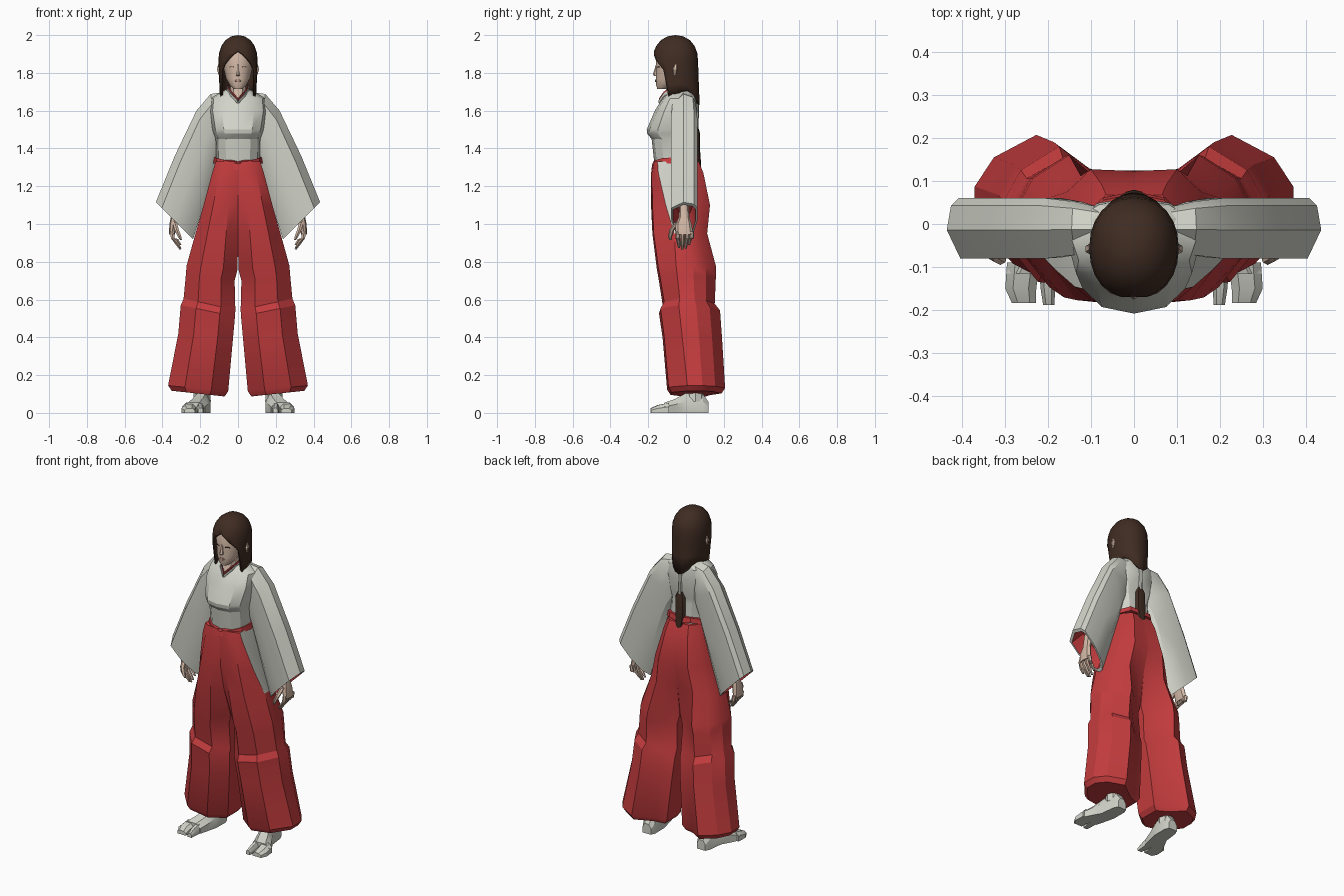
import bpy, bmesh
from math import sin, cos, pi, radians, copysign
from mathutils import Vector

cube = bpy.data.objects.get("Cube")
if cube:
    bpy.data.objects.remove(cube)


def material(name, rgb):
    m = bpy.data.materials.new(name)
    m.use_nodes = True
    color = (*rgb, 1)
    m.diffuse_color = color
    m.node_tree.nodes["Principled BSDF"].inputs["Base Color"].default_value = color
    return m


WHITE = material("white cloth", (0.64, 0.65, 0.58))
RED = material("red cloth", (0.55, 0.045, 0.048))
HAIR = material("dark brown hair", (0.05, 0.025, 0.016))
SKIN = material("skin", (0.65, 0.48, 0.38))
LIPS = material("lips", (0.52, 0.31, 0.25))

parts = []
SIDES = (("left", 1), ("right", -1))


def loft(name, rings, mats, side=1, caps=True, rule=None):
    """Skin a list of closed rings; rule(ring, column) picks the material slot."""
    bm = bmesh.new()
    rows = [[bm.verts.new((p[0] * side, p[1], p[2])) for p in r] for r in rings]
    n = len(rows[0])
    for i in range(len(rows) - 1):
        for j in range(n):
            k = (j + 1) % n
            f = bm.faces.new((rows[i][j], rows[i][k], rows[i + 1][k], rows[i + 1][j]))
            f.material_index = rule(i, j) if rule else 0
    if caps:
        bm.faces.new(rows[0])
        f = bm.faces.new(rows[-1])
        f.material_index = rule(len(rows) - 1, 0) if rule else 0
    bmesh.ops.remove_doubles(bm, verts=bm.verts, dist=0.0004)
    bmesh.ops.recalc_face_normals(bm, faces=bm.faces)
    mesh = bpy.data.meshes.new(name)
    bm.to_mesh(mesh)
    bm.free()
    for m in mats:
        mesh.materials.append(m)
    ob = bpy.data.objects.new(name, mesh)
    bpy.context.collection.objects.link(ob)
    parts.append(ob)
    return ob


def soft(v, power):
    return copysign(abs(v) ** power, v)


def oval(z, hw, yf, yb, n=12, power=0.85, x=0):
    """Horizontal rounded ring from front yf to back yb."""
    return [(x + hw * soft(sin(2 * pi * j / n), power),
             (yf + yb) / 2 - (yb - yf) / 2 * soft(cos(2 * pi * j / n), power), z)
            for j in range(n)]


def tube(name, path, mat, side=1, n=6, flat=1):
    """Upright tapered tube through (x, y, z, radius) points."""
    rings = [oval(z, r, y - r * flat, y + r * flat, n, 1, x) for x, y, z, r in path]
    return loft(name, rings, [mat], side)


def band(name, path, width, thick, mat, side=1):
    """Thin strip following a path."""
    w, t = Vector(width), Vector(thick)
    rings = [[p, p + w, p + w + t, p + t] for p in map(Vector, path)]
    return loft(name, rings, [mat], side)


# Jacket body with a bust fold
body = [(1.30, .115, -.165, .06), (1.45, .118, -.182, .048), (1.478, .128, -.205, .05),
        (1.50, .135, -.208, .055), (1.60, .152, -.165, .062), (1.665, .145, -.125, .056),
        (1.70, .085, -.098, .042), (1.717, .055, -.08, .03)]
loft("jacket_body", [oval(*b) for b in body], [WHITE])

# Waistband, dipping at the front and rising at the back
waist = []
for z, grow in ((1.285, .006), (1.318, 0)):
    ring = oval(z, .125 + grow, -.178 - grow, .07 + grow)
    waist.append([(x, y, h + .035 * abs(x) / .125 + .045 * max(0, y) / .07) for x, y, h in ring])
loft("waistband", waist, [RED])

# Wide trousers: z, tilt, inner x, outer x, front, back, inner front and back depth, side slit
LEG = [(1.33, 0, 0, .118, -.175, .068, .95, .98, -.8), (1.27, 0, 0, .137, -.185, .092, .95, .98, -.72),
       (1.10, 0, 0, .182, -.185, .127, .9, .98, -.5), (.95, 0, 0, .225, -.178, .112, .72, .8, -.2),
       (.76, .02, .002, .272, -.155, .16, .45, .35, -.35), (.70, .03, .018, .276, -.145, .158, .45, .35, -.35),
       (.545, .06, .014, .288, -.122, .152, .5, .4, -.35), (.51, .06, .016, .303, -.143, .18, .5, .4, -.35),
       (.39, .03, .027, .316, -.124, .19, .5, .4, -.35), (.115, .03, .052, .37, -.10, .207, .5, .38, -.3)]


def leg_ring(z, tilt, xi, xo, yf, yb, kf, kb, slit):
    shape = [(0, -kf), (.28, -1), (.72, -.95), (1, slit), (1, .22), (.86, .66), (.55, 1),
             (.22, .25 + .75 * kb), (0, kb)]
    return [(xi + (xo - xi) * u, (yf + yb) / 2 + (yb - yf) / 2 * v, z + tilt * u) for u, v in shape]


leg_rings = [leg_ring(*r) for r in LEG]
leg_rings.append([(.21 + (x - .21) * .88, .05 + (y - .05) * .88, z - .028) for x, y, z in leg_rings[-1]])
for label, s in SIDES:
    loft(label + "_trouser_leg", leg_rings, [RED, WHITE], s,
         rule=lambda i, j: int(j == 3 and i < 3))

# Hanging sleeves: shoulder-to-cuff sections between a top and a bottom point
SLEEVE = [((.06, 1.70), (.08, 1.42), .045), ((.145, 1.688), (.10, 1.36), .062),
          ((.22, 1.60), (.118, 1.30), .07), ((.335, 1.36), (.18, 1.10), .07),
          ((.435, 1.115), (.238, .92), .07)]
CUFF = [(0, -.05), (.16, -1), (.5, -.97), (.85, -.6), (1, -.15), (1, .25), (.85, .7), (.5, 1), (.14, 1), (.05, .75)]
sleeve = [[(a[0] + (b[0] - a[0]) * t, -.01 + d * v, a[1] + (b[1] - a[1]) * t) for t, v in CUFF]
          for a, b, d in SLEEVE]
center = Vector((.335, -.01, 1.018))
rim = [center + (Vector(p) - center) * .86 for p in sleeve[-1]]
inside = [center + (p - center) * .8 + Vector((-.06, 0, .09)) for p in rim]
for label, s in SIDES:
    loft(label + "_sleeve", sleeve + [rim, inside], [WHITE, RED], s,
         rule=lambda i, j: int(i >= len(sleeve)))

# Hands with four fingers and a thumb
for label, s in SIDES:
    loft(label + "_palm", [oval(1.12, .02, -.035, .015, 8, 1, .325), oval(1.04, .02, -.036, .018, 8, 1, .335),
                           oval(1.0, .021, -.055, .03, 8, 1, .342), oval(.945, .016, -.054, .038, 8, 1, .35)],
         [SKIN], s)
    for i, name in enumerate(("index", "middle", "ring", "little")):
        y, drop = -.044 + .025 * i, (.008, 0, .006, .025)[i]
        tube(f"{label}_{name}_finger", [(.35, y, .96, .012), (.345, y, .925, .0115),
             (.325, y * .8 - .004, .895 + drop, .01), (.305, y * .7 - .006, .865 + drop, .006)], SKIN, s)
    tube(label + "_thumb", [(.335, -.045, 1.01, .014), (.325, -.075, .97, .013),
                            (.31, -.084, .935, .011), (.302, -.082, .915, .006)], SKIN, s)

# Split-toe socks
SOLE = [(-1, 0), (1, 0), (1, .6), (.5, 1), (-.5, 1), (-1, .6)]


def foot_rings(sections):
    return [[(x + w * u, y, h * v) for u, v in SOLE] for y, x, w, h in sections]


for label, s in SIDES:
    loft(label + "_foot", foot_rings([(.118, .185, .028, .06), (.09, .186, .04, .1), (.0, .192, .045, .105),
                                      (-.06, .216, .054, .073), (-.115, .236, .06, .054)]), [WHITE], s)
    loft(label + "_big_toe", foot_rings([(-.08, .2, .022, .055), (-.15, .2, .017, .042),
                                         (-.188, .198, .013, .025)]), [WHITE], s)
    loft(label + "_toes", foot_rings([(-.09, .257, .038, .054), (-.15, .263, .036, .04),
                                      (-.183, .256, .028, .024)]), [WHITE], s)
    tube(label + "_ankle", [(.19, .05, .06, .046), (.19, .05, .25, .04)], WHITE, s, 8)

# Neck, head and face
loft("neck", [oval(1.655, .018, -.135, -.03), oval(1.70, .042, -.107, -.01), oval(1.78, .042, -.10, -.01)], [SKIN])
face = [(1.715, .022, -.152, -.10), (1.735, .045, -.158, -.06), (1.77, .064, -.16, -.01), (1.83, .077, -.157, .02),
        (1.88, .08, -.161, .02), (1.95, .055, -.13, .0)]
loft("head", [oval(*f, 16, 1) for f in face], [SKIN])
loft("nose", [oval(1.783, .01, -.163, -.145, 6, 1), oval(1.79, .012, -.176, -.145, 6, 1),
              oval(1.845, .005, -.159, -.145, 6, 1)], [SKIN])
loft("mouth", [oval(z, w, -.163, -.15, 8, 1) for z, w in ((1.751, .008), (1.757, .018), (1.764, .01))], [LIPS])
for label, s in SIDES:
    band(label + "_eye", [(.02, -.1548, 1.829), (.033, -.1505, 1.831), (.044, -.1445, 1.829)],
         (0, 0, .004), (0, .008, 0), HAIR, s)
    tube(label + "_ear", [(.096, -.06, 1.79, .008), (.1, -.058, 1.82, .014), (.098, -.055, 1.845, .008)], SKIN, s)

# Crossed collar: red inner edge and white outer edge
COLLAR = [(.05, .0, 1.735), (.056, -.06, 1.722), (.032, -.116, 1.69), (-.003, -.142, 1.652)]
for label, s in SIDES:
    band(label + "_red_collar", COLLAR, (0, -.002, .011), (0, .01, -.002), RED, s)
    band(label + "_white_collar", [(x + .006, y - .002, z - .014) for x, y, z in COLLAR],
         (0, -.002, .016), (0, .01, -.002), WHITE, s)

# Long hair: a full dome whose hem follows the parting, side locks and back
HEM = [1.915, 1.895, 1.87, 1.845, 1.815, 1.67, 1.685, 1.70, 1.705, 1.69, 1.66, 1.64, 1.63]
COLS = 24
levels = [1.86 + .14 * cos(i * pi / 10) for i in range(6)] + [1.80, 1.74, 1.60]
hair = []
for level in levels:
    ring = []
    for j in range(COLS):
        a = 2 * pi * j / COLS
        z = max(level, HEM[min(j, COLS - j)])
        r = max(0, 1 - (max(0, z - 1.86) / .14) ** 2.3) ** .47
        drop = max(0, 1.84 - z)
        ring.append(((.104 - .05 * drop) * r * soft(sin(a), .93),
                     -.056 - (.12 + .04 * drop) * r * soft(cos(a), .93), z))
    hair.append(ring)
ob = loft("long_hair", hair, [HAIR], caps=False)
shell = ob.modifiers.new("thickness", "SOLIDIFY")
shell.thickness = .012
shell.offset = -1

# Tied tail down the back
tube("hair_tie", [(0, .056, 1.66, .014), (0, .056, 1.50, .012)], WHITE, n=8, flat=.9)
tube("hair_tail", [(0, .054, 1.52, .014), (0, .054, 1.48, .034), (0, .055, 1.38, .034),
                   (0, .064, 1.32, .026), (0, .07, 1.285, .01)], HAIR, n=8, flat=.6)

# Smooth shading that keeps the folds crisp
bpy.ops.object.select_all(action="DESELECT")
for ob in parts:
    ob.select_set(True)
bpy.context.view_layer.objects.active = parts[0]
bpy.ops.object.shade_smooth_by_angle(angle=radians(28))
